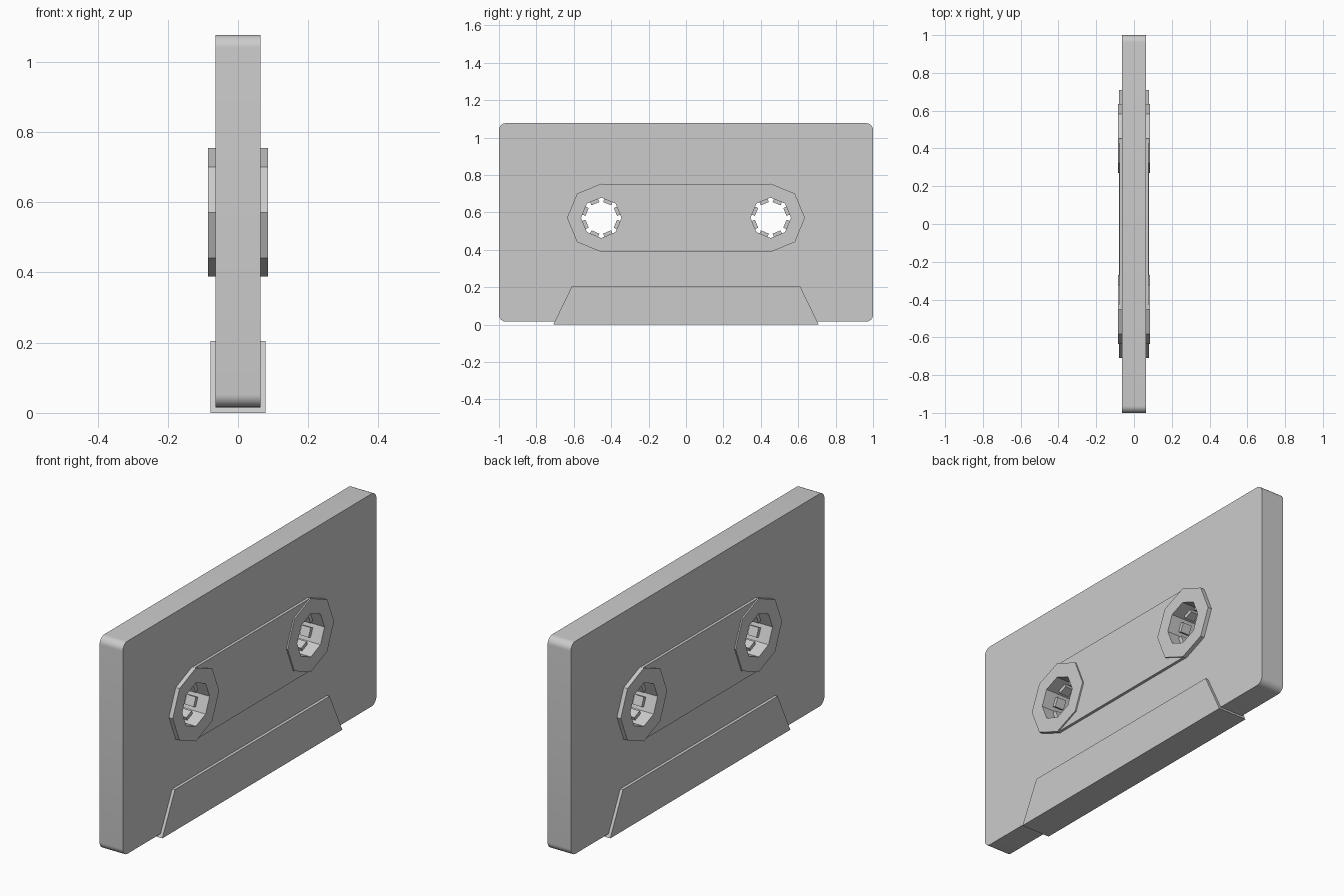
import bpy, bmesh, math

if "Cube" in bpy.data.objects:
    bpy.data.objects.remove(bpy.data.objects["Cube"])

HUB_Y, HUB_Z = 0.453, 0.571


def prism(name, outline, half):
    """Extrude a (y, z) outline symmetrically along x."""
    bm = bmesh.new()
    face = bm.faces.new([bm.verts.new((-half, y, z)) for y, z in outline])
    ext = bmesh.ops.extrude_face_region(bm, geom=[face])["geom"]
    bmesh.ops.translate(bm, vec=(2 * half, 0, 0),
                        verts=[v for v in ext if isinstance(v, bmesh.types.BMVert)])
    bmesh.ops.recalc_face_normals(bm, faces=bm.faces)
    mesh = bpy.data.meshes.new(name)
    bm.to_mesh(mesh)
    bm.free()
    obj = bpy.data.objects.new(name, mesh)
    bpy.context.collection.objects.link(obj)
    return obj


def octagon(y, r):
    return [(y + r * math.cos(k * math.pi / 4), HUB_Z + r * math.sin(k * math.pi / 4))
            for k in range(8)]


def rounded_rect(y, z0, z1, r, steps=8):
    pts = []
    corners = ((y - r, z1 - r), (-y + r, z1 - r), (-y + r, z0 + r), (y - r, z0 + r))
    for q, (cy, cz) in enumerate(corners):
        for s in range(steps + 1):
            a = (q + s / steps) * math.pi / 2
            pts.append((cy + r * math.cos(a), cz + r * math.sin(a)))
    return pts


def cut(obj, cutter):
    mod = obj.modifiers.new("hole", 'BOOLEAN')
    mod.operation = 'DIFFERENCE'
    mod.solver = 'EXACT'
    mod.object = cutter
    bpy.context.view_layer.objects.active = obj
    bpy.ops.object.modifier_apply(modifier=mod.name)


# Shell with rounded corners
body = prism("body", rounded_rect(1.0, 0.016, 1.077, 0.037), 0.064)
bpy.ops.object.select_all(action='DESELECT')
body.select_set(True)
bpy.context.view_layer.objects.active = body
bpy.ops.object.shade_smooth_by_angle(angle=math.radians(30))

# Raised trapezoid along the tape opening
prism("tape_edge_block", [(-0.71, 0), (0.71, 0), (0.61, 0.205), (-0.61, 0.205)], 0.079)

# Raised panel joining the two reels
panel = prism("reel_panel", [(-HUB_Y, HUB_Z - 0.181), (HUB_Y, HUB_Z - 0.181),
                             (HUB_Y, HUB_Z + 0.181), (-HUB_Y, HUB_Z + 0.181)], 0.078)

for side, y in (("left", -HUB_Y), ("right", HUB_Y)):
    # Clearance for the hub in shell and panel
    clearance = prism("clearance_cutter", octagon(y, 0.15), 0.3)
    cut(body, clearance)
    cut(panel, clearance)
    bpy.data.objects.remove(clearance)

    # Octagonal hub with a through hole
    hub = prism("hub_" + side, octagon(y, 0.183), 0.085)
    bore = prism("bore_cutter", octagon(y, 0.108), 0.3)
    cut(hub, bore)
    bpy.data.objects.remove(bore)

    # Drive teeth, one on each flat of the bore
    for k in range(8):
        a = (k + 0.5) * math.pi / 4
        c, s = math.cos(a), math.sin(a)
        outline = [(y + r * c - t * s, HUB_Z + r * s + t * c)
                   for r, t in ((0.082, -0.023), (0.105, -0.023), (0.105, 0.023), (0.082, 0.023))]
        prism(f"tooth_{side}_{k + 1}", outline, 0.025)
